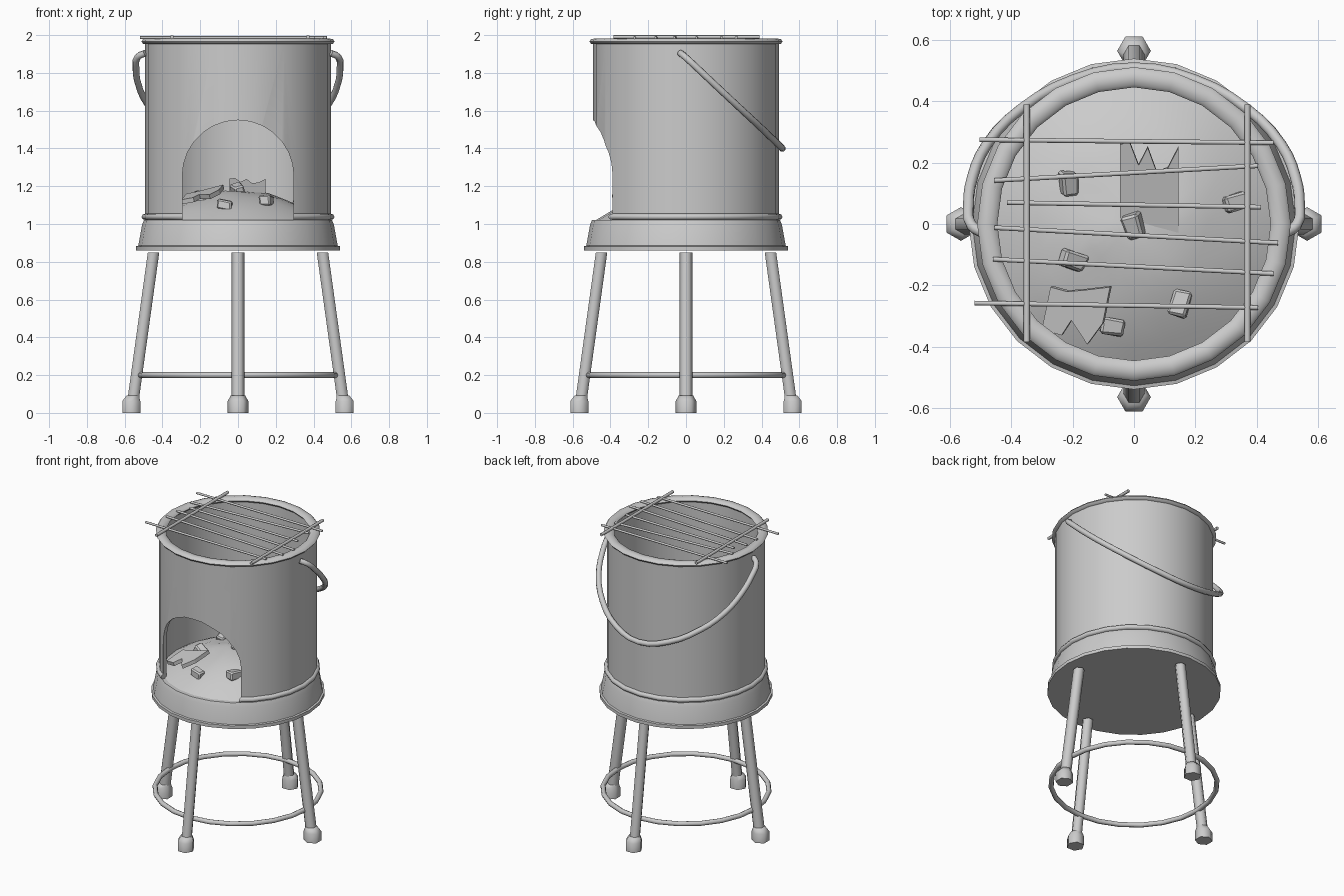
import bpy, bmesh, math, random
from mathutils import Vector, Matrix, Euler, noise

if "Cube" in bpy.data.objects:
    bpy.data.objects.remove(bpy.data.objects["Cube"])

random.seed(4)
SEG = 24


def finish(name, bm, angle=40):
    bmesh.ops.remove_doubles(bm, verts=bm.verts, dist=1e-5)
    bmesh.ops.recalc_face_normals(bm, faces=bm.faces)
    me = bpy.data.meshes.new(name)
    bm.to_mesh(me)
    bm.free()
    ob = bpy.data.objects.new(name, me)
    bpy.context.collection.objects.link(ob)
    if angle:
        smooth(ob, angle)
    return ob


def smooth(ob, angle):
    bpy.ops.object.select_all(action='DESELECT')
    ob.select_set(True)
    bpy.context.view_layer.objects.active = ob
    bpy.ops.object.shade_smooth_by_angle(angle=math.radians(angle))


def lathe(name, profile, closed=True, angle=40):
    """Spin an (r, z) profile around the z axis."""
    bm = bmesh.new()
    rings = []
    for i in range(SEG):
        a = 2 * math.pi * i / SEG
        rings.append([bm.verts.new((r * math.cos(a), r * math.sin(a), z)) for r, z in profile])
    n = len(profile)
    for i in range(SEG):
        p, q = rings[i], rings[(i + 1) % SEG]
        for j in range(n if closed else n - 1):
            k = (j + 1) % n
            bm.faces.new((p[j], q[j], q[k], p[k]))
    return finish(name, bm, angle)


def ring(name, radius, z, rr, rz):
    prof = [(radius + rr * math.cos(t * math.pi / 4), z + rz * math.sin(t * math.pi / 4)) for t in range(8)]
    return lathe(name, prof, angle=60)


def tube(name, pts, radius, smooth_path=False):
    """Round bar along a path, as a mesh."""
    cu = bpy.data.curves.new(name, 'CURVE')
    cu.dimensions = '3D'
    cu.bevel_depth = radius
    cu.bevel_resolution = 2
    cu.use_fill_caps = True
    sp = cu.splines.new('BEZIER' if smooth_path else 'POLY')
    if smooth_path:
        sp.resolution_u = 3
        sp.bezier_points.add(len(pts) - 1)
        for b, p in zip(sp.bezier_points, pts):
            b.co = p
            b.handle_left_type = b.handle_right_type = 'AUTO'
    else:
        sp.points.add(len(pts) - 1)
        for s, p in zip(sp.points, pts):
            s.co = (*p, 1)
    ob = bpy.data.objects.new(name, cu)
    bpy.context.collection.objects.link(ob)
    bpy.ops.object.select_all(action='DESELECT')
    ob.select_set(True)
    bpy.context.view_layer.objects.active = ob
    bpy.ops.object.convert(target='MESH')
    smooth(bpy.context.object, 60)


def hex_loft(name, rings, turn):
    """Stack of horizontal hexagons (x, z, radius), turned about z."""
    bm = bmesh.new()
    loops = []
    for x, z, r in rings:
        loops.append([bm.verts.new((x + r * math.cos(math.pi * (0.5 + k / 3)),
                                    r * math.sin(math.pi * (0.5 + k / 3)), z)) for k in range(6)])
    for p, q in zip(loops, loops[1:]):
        for k in range(6):
            bm.faces.new((p[k], p[(k + 1) % 6], q[(k + 1) % 6], q[k]))
    bm.faces.new(loops[0])
    bm.faces.new(loops[-1])
    bm.transform(Matrix.Rotation(turn, 4, 'Z'))
    return finish(name, bm, 65)


def slab(name, outline, thick, matrix):
    """Flat outline extruded by its thickness."""
    bm = bmesh.new()
    f = bm.faces.new([bm.verts.new((x, y, 0)) for x, y in outline])
    ext = bmesh.ops.extrude_face_region(bm, geom=[f])['geom']
    bmesh.ops.translate(bm, verts=[v for v in ext if isinstance(v, bmesh.types.BMVert)], vec=(0, 0, thick))
    bm.transform(matrix)
    return finish(name, bm, 0)


# Base pan, drum wall, rims
lathe("base_pan", [(0, .86), (.54, .86), (.54, .882), (.528, .885), (.508, .995), (.498, 1.02), (0, 1.02)], closed=False)
drum = lathe("drum", [(.492, 1.02), (.492, 1.965), (.465, 1.965), (.465, 1.02)])
ring("top_rim", .479, 1.966, .033, .017)
lower = ring("lower_rim", .49, 1.038, .021, .017)
ring("leg_brace_ring", .517, .2, .016, .016)

# Arched fire door cut through the front
arch = [(-.295, .98), (.295, .98)] + [(.295 * math.cos(math.pi * i / 14), 1.255 + .295 * math.sin(math.pi * i / 14))
                                      for i in range(15)]
cutter = slab("door_cutter", arch, .8, Matrix.Translation((0, -.1, 0)) @ Matrix.Rotation(math.pi / 2, 4, 'X'))
cutter.hide_render = True
for ob in (drum, lower):
    mod = ob.modifiers.new("door", 'BOOLEAN')
    mod.object = cutter
    mod.solver = 'EXACT'
    bpy.context.view_layer.objects.active = ob
    bpy.ops.object.modifier_apply(modifier="door")
bpy.data.objects.remove(cutter)

# Splayed legs with hexagonal feet
for i, side in enumerate(("right", "back", "left", "front")):
    t = i * math.pi / 2
    hex_loft(side + "_leg", [(.555, .07, .035), (.447, .85, .035)], t)
    hex_loft(side + "_foot", [(.565, 0, .055), (.565, .062, .055), (.557, .092, .038)], t)

# Carrying handle hanging down at the back
half = [(.49, -.03, 1.905), (.53, -.005, 1.885), (.54, .06, 1.825), (.528, .15, 1.74),
        (.48, .26, 1.637), (.37, .375, 1.53), (.2, .47, 1.44)]
tube("handle", half + [(0, .51, 1.4)] + [(-x, y, z) for x, y, z in reversed(half)], .018, True)

# Grill: uneven wires and two crossbars
wires = [(-.505, .275, .455, .265), (-.455, .142, .405, .19), (-.415, .07, .415, .055),
         (-.455, -.012, .47, -.062), (-.46, -.115, .455, -.162), (-.52, -.258, .405, -.273)]
for i, (x0, y0, x1, y1) in enumerate(wires):
    tube(f"grill_wire_{i + 1}", [(x0, y0, 1.987), (x1, y1, 1.987)], .0075)
for x, n in ((-.35, "left"), (.37, "right")):
    tube(n + "_crossbar", [(x, -.385, 1.99), (x, .39, 1.99)], .01)


# Ash mound with a gently lumpy surface
def ash(x, y):
    r = min(1, math.hypot(x, y) / .475)
    return 1.022 + .15 * (1 - r * r) + .03 * noise.noise((x * 6, y * 6, 1.3)) * (1 - r)


bm = bmesh.new()
loops = [[bm.verts.new((.475 * k / 6 * math.cos(2 * math.pi * i / SEG), .475 * k / 6 * math.sin(2 * math.pi * i / SEG), 0))
          for i in range(SEG)] for k in range(1, 7)]
mid = bm.verts.new((0, 0, 0))
for i in range(SEG):
    j = (i + 1) % SEG
    bm.faces.new((mid, loops[0][i], loops[0][j]))
    for p, q in zip(loops, loops[1:]):
        bm.faces.new((p[i], q[i], q[j], p[j]))
for v in bm.verts:
    v.co.z = ash(v.co.x, v.co.y)
mound = finish("ash_mound", bm, 40)

# Charcoal lumps
for i, (x, y) in enumerate([(-.21, .13), (0, -.01), (-.2, -.12), (.15, -.26), (-.07, -.335), (.33, .07)]):
    bm = bmesh.new()
    bmesh.ops.create_cube(bm, size=1)
    for v in bm.verts:
        v.co *= random.uniform(.8, 1.1)
    bmesh.ops.scale(bm, verts=bm.verts, vec=(.085, .06, .055))
    bmesh.ops.bevel(bm, geom=bm.edges[:], offset=.008, segments=1, affect='EDGES')
    rot = Euler((random.uniform(-.5, .5), random.uniform(-.5, .5), random.uniform(0, 3))).to_matrix().to_4x4()
    bm.transform(Matrix.Translation((x, y, ash(x, y) + .008)) @ rot)
    finish(f"charcoal_{i + 1}", bm, 0)

# Broken wood boards half buried in the ash
slab("back_board", [(-.095, -.19), (.095, -.19), (.095, .17), (.06, .1), (.025, .085), (-.005, .17), (-.035, .11),
                    (-.065, .19), (-.095, .18)], .02,
     Matrix.Translation((.05, .09, 1.175)) @ Matrix.Rotation(.26, 4, 'X'))
slab("front_board", [(-.12, -.04), (-.085, .1), (-.03, .085), (.03, .09), (.115, .1), (.085, -.02), (.03, -.09),
                     (-.02, -.01), (-.055, -.06)], .025,
     Matrix.Translation((-.18, -.3, 1.14)) @ Euler((.18, -.24, 0)).to_matrix().to_4x4())
